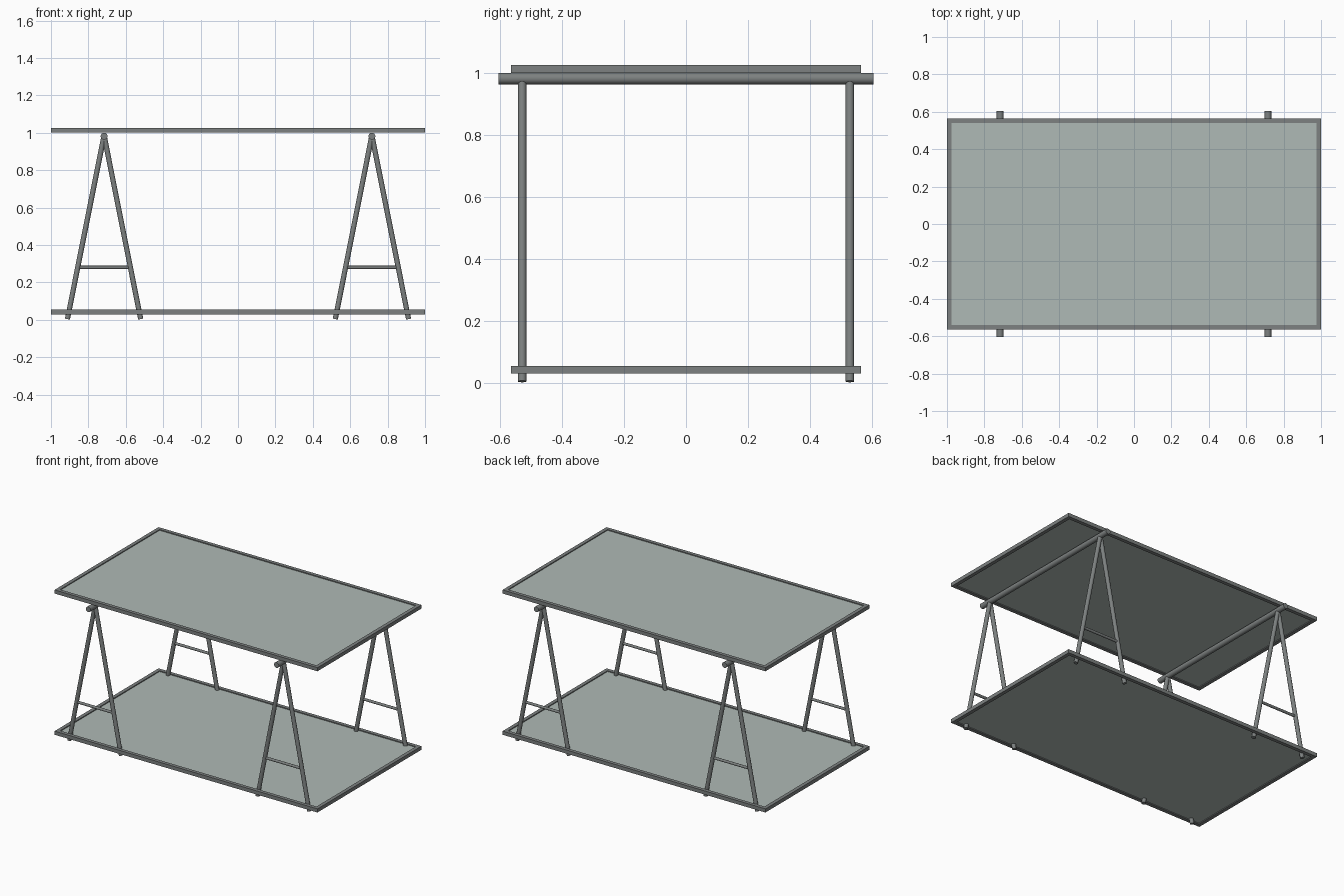
import bpy
from mathutils import Vector

if "Cube" in bpy.data.objects:
    bpy.data.objects.remove(bpy.data.objects["Cube"])


def material(name, rgb):
    m = bpy.data.materials.new(name)
    m.diffuse_color = (*rgb, 1)
    m.use_nodes = True
    m.node_tree.nodes["Principled BSDF"].inputs["Base Color"].default_value = m.diffuse_color
    return m


METAL = material("grey metal", (0.205, 0.220, 0.218))
PANEL = material("pale grey green panel", (0.43, 0.49, 0.465))


def box(name, lo, hi, mat):
    lo, hi = Vector(lo), Vector(hi)
    bpy.ops.mesh.primitive_cube_add(size=1, location=(lo + hi) / 2)
    ob = bpy.context.object
    ob.name = name
    ob.scale = hi - lo
    bpy.ops.object.transform_apply(location=False, rotation=False, scale=True)
    ob.data.materials.append(mat)
    return ob


def tube(name, a, b, r):
    a, b = Vector(a), Vector(b)
    d = b - a
    bpy.ops.mesh.primitive_cylinder_add(vertices=16, radius=r, depth=d.length,
                                        location=(a + b) / 2)
    ob = bpy.context.object
    ob.name = name
    ob.rotation_euler = d.to_track_quat('Z', 'Y').to_euler()
    ob.data.materials.append(METAL)
    bpy.ops.object.shade_smooth_by_angle()
    return ob


# Framed shelves: four square bars around a recessed panel
X, Y, W = 1.0, 0.565, 0.025
for label, z in (("lower", 0.029), ("upper", 1.0)):
    t = z + W
    for s, side in ((-1, "front"), (1, "back")):
        y0, y1 = sorted((s * Y, s * (Y - W)))
        box(f"{label}_{side}_rail", (-X, y0, z), (X, y1, t), METAL)
    for s, side in ((-1, "left"), (1, "right")):
        x0, x1 = sorted((s * X, s * (X - W)))
        box(f"{label}_{side}_rail", (x0, -Y + W, z), (x1, Y - W, t), METAL)
    box(f"{label}_panel", (-X + W, -Y + W, z + 0.006),
        (X - W, Y - W, z + 0.019), PANEL)

# Trestles: top bar, splayed leg pairs and low cross bars
LEG_Y, APEX, FOOT, SPREAD = 0.529, 0.985, 0.0035, 0.196
for sx, xs in ((-1, "left"), (1, "right")):
    cx = sx * 0.716
    tube(f"{xs}_top_bar", (cx, -0.605, 0.9815), (cx, 0.605, 0.9815), 0.0185)
    for sy, ys in ((-1, "front"), (1, "back")):
        y = sy * LEG_Y
        for k, ks in ((-1, "a"), (1, "b")):
            tube(f"{xs}_{ys}_leg_{ks}", (cx + k * SPREAD, y, FOOT + 0.0),
                 (cx, y, APEX), 0.0138)
        h = SPREAD * (APEX - 0.28) / (APEX - FOOT)
        tube(f"{xs}_{ys}_cross_bar", (cx - h, y, 0.28), (cx + h, y, 0.28), 0.009)
